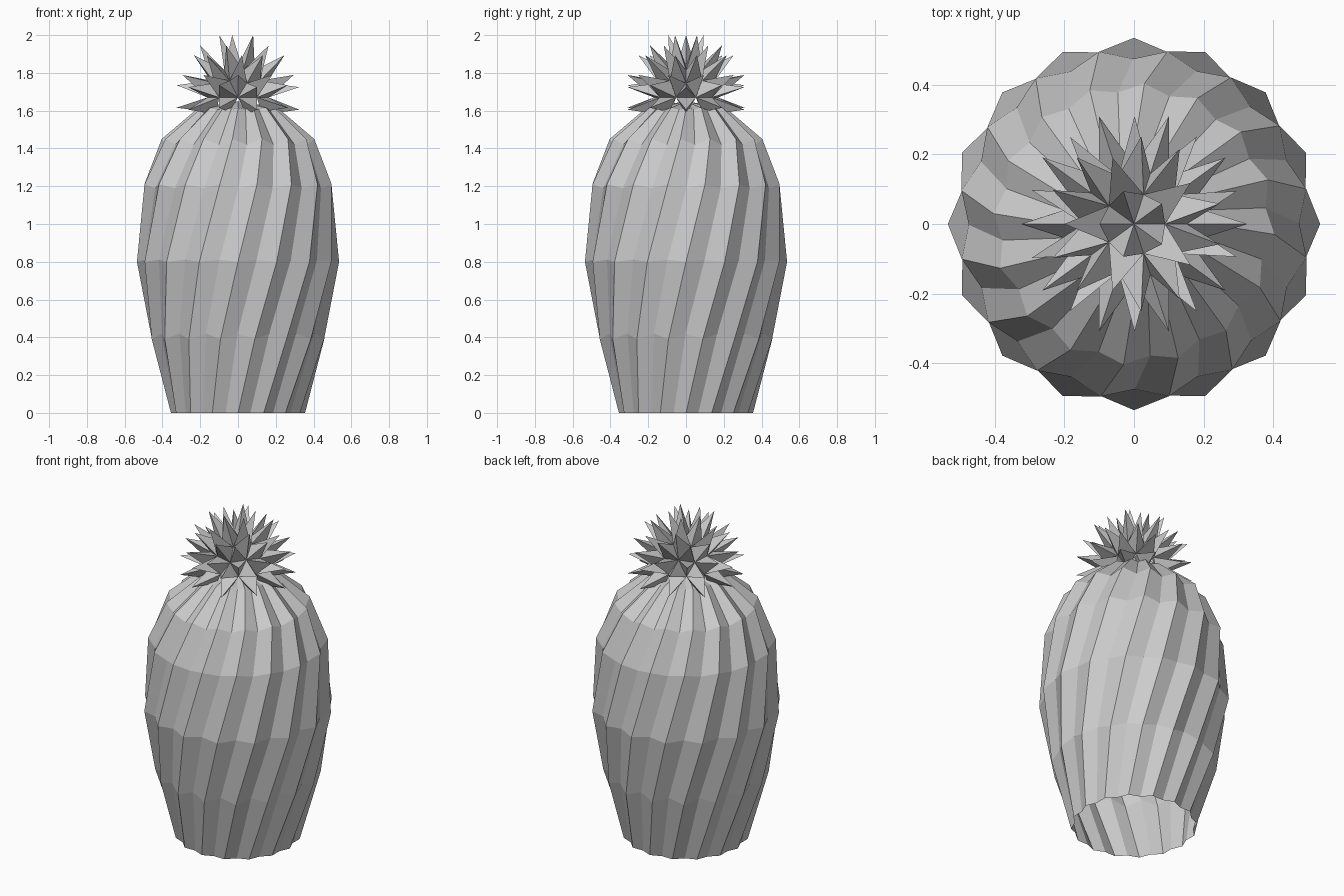
import bpy, bmesh
from math import cos, sin, radians, pi
from mathutils import Vector

cube = bpy.data.objects.get("Cube")
if cube:
    bpy.data.objects.remove(cube, do_unlink=True)

grey = bpy.data.materials.new("plain grey")
grey.use_nodes = True
colour = (0.6, 0.6, 0.6, 1)
grey.diffuse_color = colour
grey.node_tree.nodes["Principled BSDF"].inputs["Base Color"].default_value = colour


def finish(bm, name):
    mesh = bpy.data.meshes.new(name)
    bm.to_mesh(mesh)
    bm.free()
    mesh.materials.append(grey)
    obj = bpy.data.objects.new(name, mesh)
    bpy.context.collection.objects.link(obj)
    return obj


# Ribbed body: twisted rings of alternating ridges and valleys, open below
RIBS = 16
VALLEY = 0.94
TWIST = radians(28.1)  # per unit of height
# ridge height, ridge radius, height offset of the valley
PROFILE = [(0, 0.355, 0), (0.39, 0.465, 0.03), (0.8, 0.535, 0.01),
           (1.21, 0.505, -0.02), (1.45, 0.405, -0.03), (1.615, 0.21, -0.01)]

bm = bmesh.new()
rings = []
for height, radius, offset in PROFILE:
    ring = []
    for i in range(RIBS * 2):
        valley = i % 2
        a = pi * i / RIBS + TWIST * (height - 0.8)
        r = radius * (VALLEY if valley else 1)
        ring.append(bm.verts.new((r * cos(a), r * sin(a), height + offset * valley)))
    rings.append(ring)
for low, high in zip(rings, rings[1:]):
    for i in range(RIBS * 2):
        j = (i + 1) % (RIBS * 2)
        bm.faces.new((low[i], low[j], high[j], high[i]))
apex = bm.verts.new((0, 0, 1.65))
top = rings[-1]
for i in range(RIBS * 2):
    bm.faces.new((top[i], top[(i + 1) % (RIBS * 2)], apex))
finish(bm, "ribbed_body")

# Spiky flower: a small ball whose upper faces are each drawn out to a point
bm = bmesh.new()
bmesh.ops.create_icosphere(bm, subdivisions=2, radius=1)
low_faces = [f for f in bm.faces if f.calc_center_median().z < -0.25]
bmesh.ops.delete(bm, geom=low_faces, context='FACES')
core = list(bm.verts)
tips = []
for face in list(bm.faces):
    direction = face.calc_center_median().normalized()
    poked = bmesh.ops.poke(bm, faces=[face])
    tips.append((poked["verts"][0], direction))
for v in core:
    v.co *= 0.17
for v, direction in tips:
    v.co = direction * Vector((0.33, 0.33, 0.346))
bmesh.ops.translate(bm, verts=bm.verts, vec=(0, 0, 1.67))
finish(bm, "spiky_flower")
